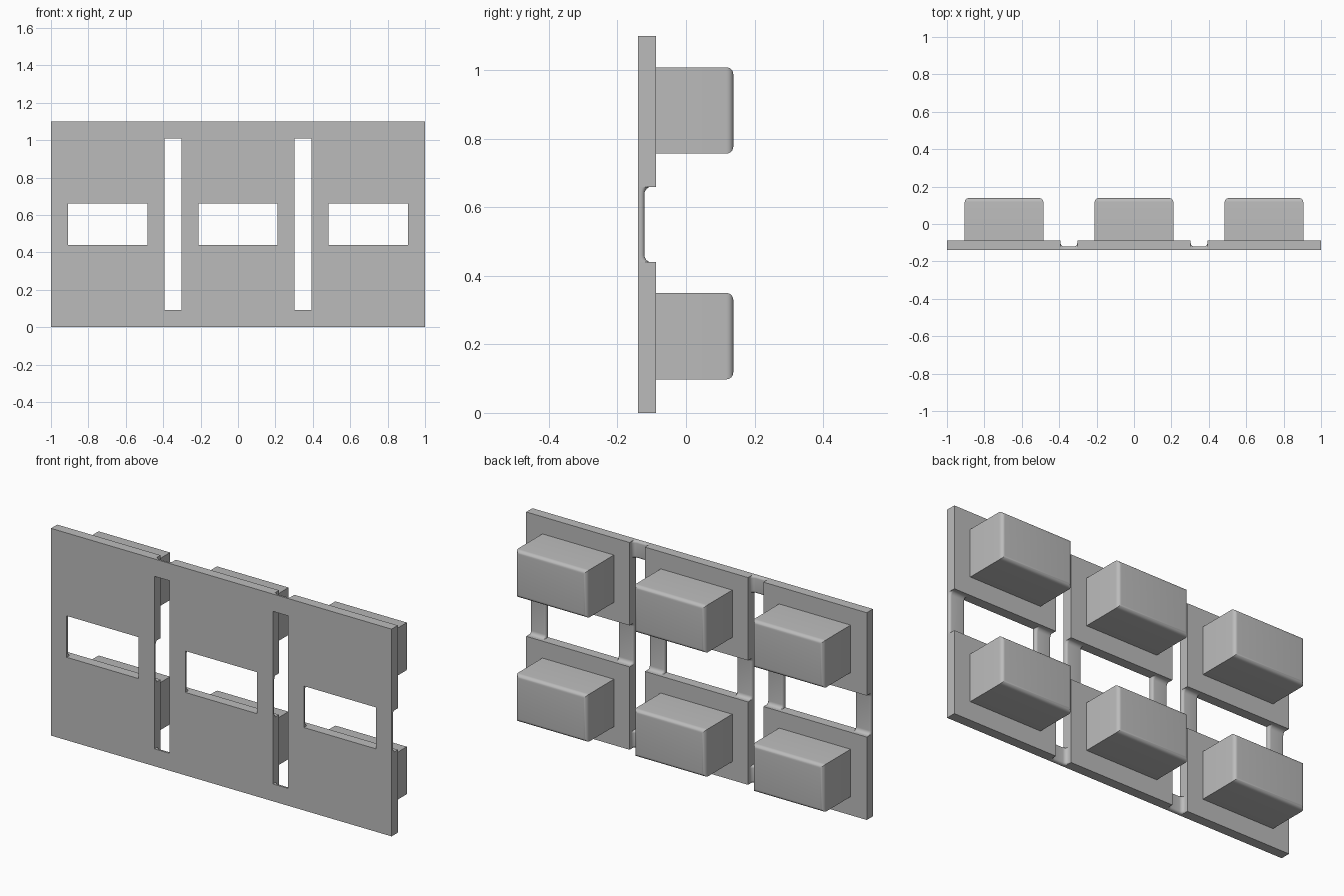
import bpy, bmesh
from math import sin, cos, pi
from mathutils import Vector

cube = bpy.data.objects.get("Cube")
if cube:
    bpy.data.objects.remove(cube, do_unlink=True)

GREY = (0.5, 0.5, 0.5, 1)
grey = bpy.data.materials.new("plain grey")
grey.use_nodes = True
grey.diffuse_color = GREY
grey.node_tree.nodes["Principled BSDF"].inputs["Base Color"].default_value = GREY

FRONT, FACE, FLOOR, BACK = -0.14, -0.088, -0.121, 0.138
HEIGHT = 1.10
FILLET, ROUND = 0.02, 0.012
COLUMNS = [(-1, -0.393), (-0.303, 0.303), (0.393, 1)]
ROWS = [(0, 0.44), (0.66, HEIGHT)]
RIM = 0.092


def finish(name, bm):
    bmesh.ops.recalc_face_normals(bm, faces=bm.faces)
    mesh = bpy.data.meshes.new(name)
    bm.to_mesh(mesh)
    bm.free()
    mesh.materials.append(grey)
    ob = bpy.data.objects.new(name, mesh)
    bpy.context.collection.objects.link(ob)
    bpy.ops.object.select_all(action='DESELECT')
    ob.select_set(True)
    bpy.context.view_layer.objects.active = ob
    bpy.ops.object.shade_smooth_by_angle(angle=pi / 6)


def box(name, xs, ys, zs, radius=0):
    bm = bmesh.new()
    bmesh.ops.create_cube(bm, size=1)
    for v in bm.verts:
        v.co = Vector([r[0] if c < 0 else r[1] for c, r in zip(v.co, (xs, ys, zs))])
    if radius:
        # Only the rim of the rear face is rounded
        rim = [e for e in bm.edges if all(v.co.y > ys[1] - 0.001 for v in e.verts)]
        bmesh.ops.bevel(bm, geom=rim, offset=radius, segments=6, profile=0.5, affect='EDGES')
    finish(name, bm)


def bridge(name, span, width, vertical):
    """Thin web with filleted ends and rounded long edges."""
    steps = 6
    length = span[1] - span[0]
    sections = []
    for i in range(steps + 1):
        a = pi / 2 * i / steps
        sections.append((width[0] + ROUND * (1 - cos(a)), ROUND * (1 - sin(a))))
    sections += [(sum(width) - w, drop) for w, drop in reversed(sections)]

    bm = bmesh.new()
    rings = []
    for w, drop in sections:
        curve = [(0, FACE - drop)]
        for i in range(steps + 1):
            a = pi / 2 * i / steps
            r = FILLET + drop
            curve.append((max(0, FILLET - r * cos(a)), FLOOR + FILLET - r * sin(a)))
        curve += [(length - t, y) for t, y in reversed(curve)]
        curve += [(length, FRONT), (0, FRONT)]
        ring = []
        for t, y in curve:
            t += span[0]
            ring.append(bm.verts.new((w, y, t) if vertical else (t, y, w)))
        rings.append(ring)
    for a, b in zip(rings, rings[1:]):
        for i in range(len(a)):
            j = (i + 1) % len(a)
            bm.faces.new((a[i], a[j], b[j], b[i]))
    bm.faces.new(rings[0])
    bm.faces.new(rings[-1])
    finish(name, bm)


# Panels with a raised block on the rear of each
for c, xs in enumerate(COLUMNS):
    for r, zs in enumerate(ROWS):
        box(f"panel_{c}_{r}", xs, (FRONT, FACE), zs)
        low = 0.098 if r == 0 else 0.757
        mid = (-0.695, 0, 0.695)[c]
        box(f"block_{c}_{r}", (mid - 0.21, mid + 0.21), (FACE, BACK), (low, low + 0.252), 0.02)

    # Upright webs on both sides of each window
    bridge(f"upright_web_{c}_right", (ROWS[0][1], ROWS[1][0]), (xs[0], xs[0] + RIM), True)
    bridge(f"upright_web_{c}_left", (ROWS[0][1], ROWS[1][0]), (xs[1] - RIM, xs[1]), True)

# Level webs across the slots, at the bottom and top
for c in range(2):
    gap = (COLUMNS[c][1], COLUMNS[c + 1][0])
    bridge(f"level_web_{c}_bottom", gap, (0, RIM), False)
    bridge(f"level_web_{c}_top", gap, (HEIGHT - RIM, HEIGHT), False)
